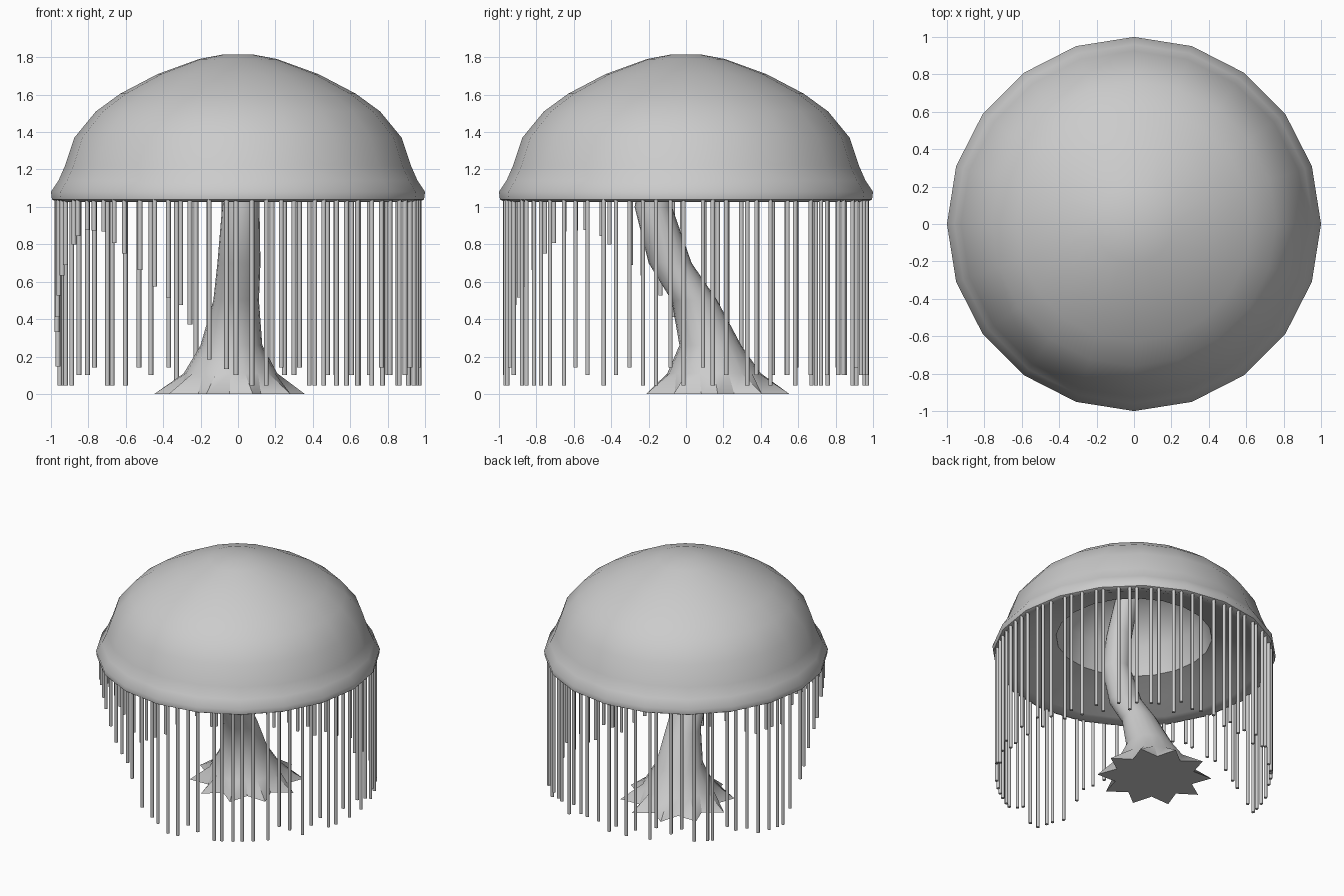
import bpy, bmesh, math, random

if "Cube" in bpy.data.objects:
    bpy.data.objects.remove(bpy.data.objects["Cube"])

random.seed(4)


def finish(name, bm, angle=40):
    """Turn a bmesh into a smooth-shaded object that keeps sharp edges."""
    bmesh.ops.recalc_face_normals(bm, faces=bm.faces)
    mesh = bpy.data.meshes.new(name)
    bm.to_mesh(mesh)
    bm.free()
    obj = bpy.data.objects.new(name, mesh)
    bpy.context.collection.objects.link(obj)
    bpy.ops.object.select_all(action='DESELECT')
    obj.select_set(True)
    bpy.context.view_layer.objects.active = obj
    bpy.ops.object.shade_smooth_by_angle(angle=math.radians(angle))
    return obj


def loft(bm, rings):
    """Bridge equal-sized rings of points and cap both ends."""
    loops = [[bm.verts.new(p) for p in ring] for ring in rings]
    n = len(loops[0])
    for a, b in zip(loops, loops[1:]):
        for i in range(n):
            j = (i + 1) % n
            bm.faces.new((a[i], a[j], b[j], b[i]))
    bm.faces.new(loops[0][::-1])
    bm.faces.new(loops[-1])


def ring(cx, cy, z, r, n, r_alt=None):
    pts = []
    for i in range(n):
        a = 2 * math.pi * i / n
        rad = r_alt if r_alt and i % 2 else r
        pts.append((cx + rad * math.cos(a), cy + rad * math.sin(a), z))
    return pts


# Canopy: 20-sided dome, outside from the crown down, then the
# sloping underside and the hollow above it
profile = [(0.08, 1.815), (0.21, 1.79), (0.43, 1.71), (0.63, 1.605),
           (0.76, 1.51), (0.875, 1.37), (0.925, 1.22), (0.96, 1.14),
           (1.0, 1.08), (0.995, 1.04), (0.97, 1.027),
           (0.9, 1.05), (0.74, 1.12), (0.55, 1.19),
           (0.5, 1.4), (0.35, 1.58), (0.08, 1.66)]
bm = bmesh.new()
loft(bm, [ring(0, 0, z, r, 20) for r, z in profile])
finish("canopy", bm, 50)

# Trunk: leaning stem with a ten-pointed root flare
stem = [(-0.04, 0.15, 0.11, 0.25), (-0.035, 0.13, 0.26, 0.165),
        (-0.01, 0.045, 0.5, 0.122), (0.005, -0.085, 0.7, 0.115),
        (0.015, -0.175, 1.0, 0.1), (0.02, -0.14, 1.25, 0.09),
        (0.0, -0.04, 1.64, 0.08)]
bm = bmesh.new()
loft(bm, [ring(-0.045, 0.17, 0, 0.402, 20, 0.285)]
     + [ring(x, y, z, r, 20) for x, y, z, r in stem])
finish("trunk", bm, 35)

# Hanging strands: cut shorter on the front left side
keys = [(172, 0.09), (182, 0.35), (190, 0.58), (200, 0.72), (210, 0.88),
        (222, 0.87), (235, 0.7), (244, 0.55), (252, 0.47), (259, 0.2),
        (268, 0.12)]


def strand_end(deg):
    for (a0, z0), (a1, z1) in zip(keys, keys[1:]):
        if a0 <= deg < a1:
            return z0 + (z1 - z0) * (deg - a0) / (a1 - a0)
    return random.choice((0.045, 0.045, 0.1, 0.14))


bm = bmesh.new()
count = 76
for k in range(count):
    deg = (360 * (k + random.uniform(-0.3, 0.3)) / count) % 360
    a = math.radians(deg)
    x, y = 0.968 * math.cos(a), 0.968 * math.sin(a)
    loft(bm, [ring(x, y, z, 0.013, 6) for z in (strand_end(deg), 1.05)])
finish("hanging_strands", bm, 65)
